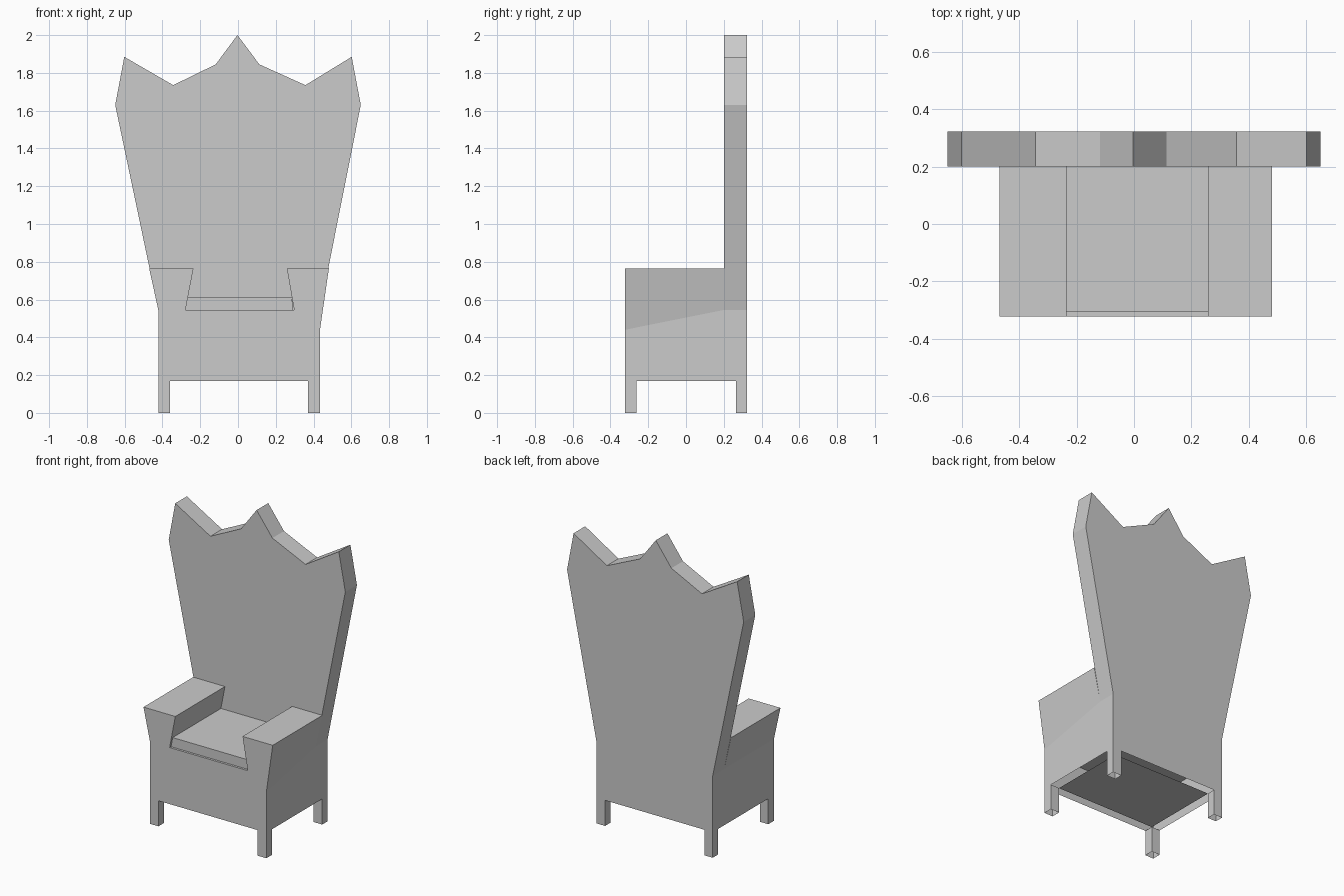
import bpy, bmesh

if "Cube" in bpy.data.objects:
    bpy.data.objects.remove(bpy.data.objects["Cube"])

FRONT, BACK_FACE, BACK = -0.322, 0.2, 0.322
LEFT, RIGHT = -0.422, 0.434
SEAM, UNDER = 0.42, 0.17


def finish(name, bm):
    bmesh.ops.recalc_face_normals(bm, faces=bm.faces)
    mesh = bpy.data.meshes.new(name)
    bm.to_mesh(mesh)
    bm.free()
    ob = bpy.data.objects.new(name, mesh)
    bpy.context.collection.objects.link(ob)
    return ob


def loft(name, front, y0, y1, rear=None):
    """Closed solid between two x-z outlines with equal point counts."""
    bm = bmesh.new()
    a = [bm.verts.new((x, y0, z)) for x, z in front]
    b = [bm.verts.new((x, y1, z)) for x, z in (rear or front)]
    bm.faces.new(a)
    bm.faces.new(b[::-1])
    for i in range(len(a)):
        j = (i + 1) % len(a)
        bm.faces.new((a[j], a[i], b[i], b[j]))
    return finish(name, bm)


def tube(name, x0, x1, y0, y1, z0, z1):
    """Four upright walls, open at top and bottom."""
    bm = bmesh.new()
    corners = [(x0, y0), (x1, y0), (x1, y1), (x0, y1)]
    lo = [bm.verts.new((x, y, z0)) for x, y in corners]
    hi = [bm.verts.new((x, y, z1)) for x, y in corners]
    for i in range(4):
        j = (i + 1) % 4
        bm.faces.new((lo[i], lo[j], hi[j], hi[i]))
    return finish(name, bm)


# Backrest with crown-shaped top
loft("backrest", [
    (LEFT, SEAM), (LEFT, 0.545), (-0.65, 1.63), (-0.602, 1.885),
    (-0.343, 1.735), (-0.118, 1.845), (-0.003, 2.0), (0.113, 1.845),
    (0.357, 1.735), (0.602, 1.885), (0.65, 1.63), (RIGHT, 0.545),
    (RIGHT, SEAM)], BACK_FACE, BACK)


# Seat block with flared armrests; the right flare starts lower at the front
def arms(right_break):
    return [(LEFT, SEAM), (RIGHT, SEAM), (RIGHT, right_break), (0.481, 0.764),
            (0.259, 0.764), (0.297, 0.546), (-0.278, 0.546), (-0.236, 0.764),
            (-0.47, 0.764), (LEFT, 0.545)]


loft("armrests", arms(0.44), FRONT, BACK_FACE, arms(0.545))

# Cushion set slightly back between the arms
loft("cushion", [(-0.278, 0.546), (0.29, 0.546), (0.286, 0.61), (-0.266, 0.61)],
     FRONT + 0.015, BACK_FACE)

# Base frame
tube("base_frame", LEFT, RIGHT, FRONT, BACK, UNDER, SEAM)

# Legs, open underneath
leg_x = {"left": (LEFT, -0.36), "right": (0.37, RIGHT)}
leg_y = {"front": (FRONT, -0.262), "back": (0.265, BACK)}
for yn, ys in leg_y.items():
    for xn, xs in leg_x.items():
        tube(f"{yn}_{xn}_leg", *xs, *ys, 0.0, UNDER)

# Underside panel spanning between the legs
bm = bmesh.new()
panel = [bm.verts.new((x, y, UNDER)) for x, y in
         ((-0.36, -0.262), (-0.36, 0.265), (0.37, 0.265), (0.37, -0.262))]
bm.faces.new(panel)
mesh = bpy.data.meshes.new("underside_panel")
bm.to_mesh(mesh)
bm.free()
bpy.context.collection.objects.link(bpy.data.objects.new("underside_panel", mesh))
